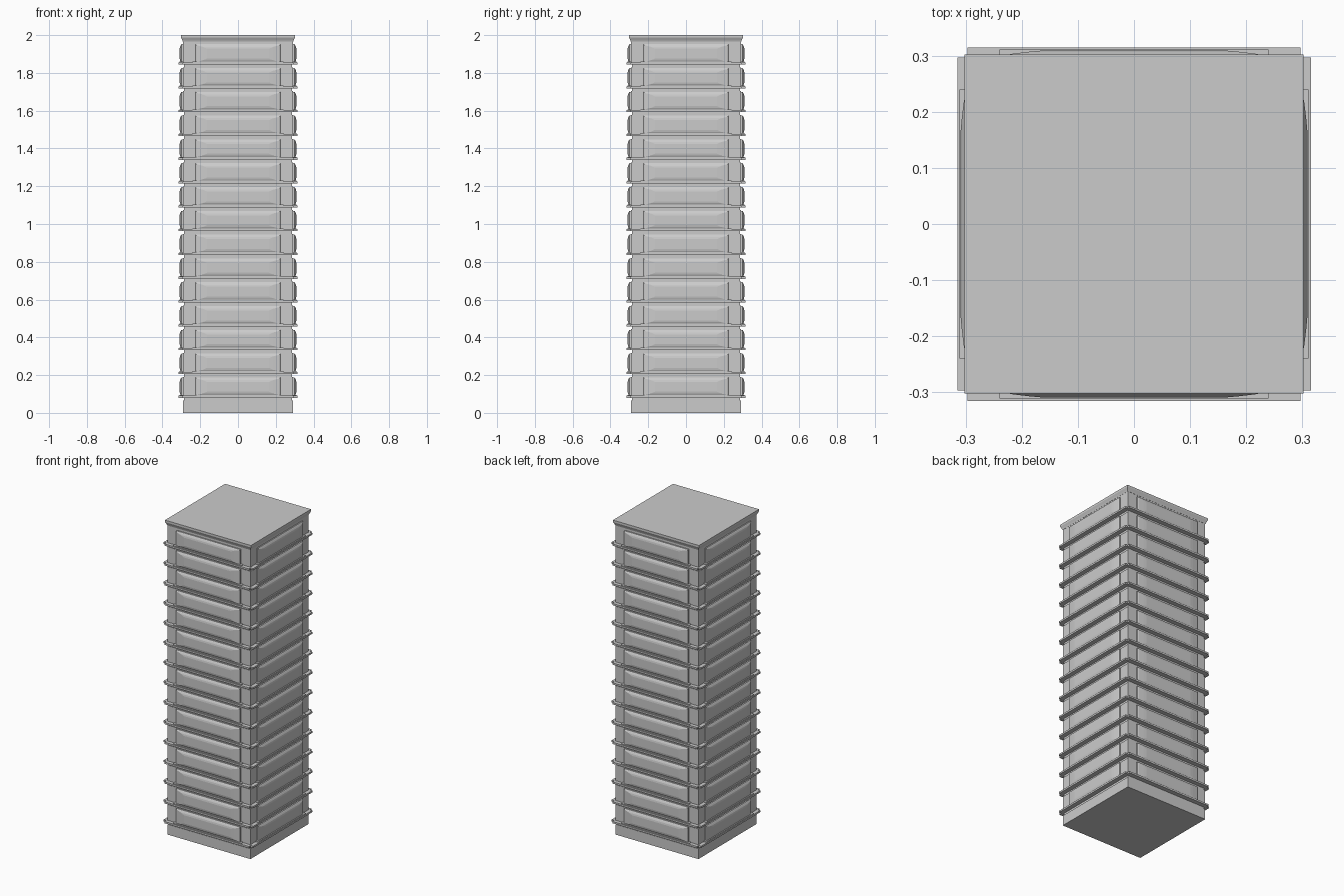
import bpy
import bmesh
from math import pi
from mathutils import Matrix, Vector

cube = bpy.data.objects.get("Cube")
if cube:
    bpy.data.objects.remove(cube, do_unlink=True)

FLOORS = 15
PITCH = 0.126
FIRST = 0.08      # underside of the lowest ledge
WALL = 0.291      # half width of the tower wall
NECK = 0.286      # half width of the recess below each ledge

concrete = bpy.data.materials.new("light grey concrete")
concrete.use_nodes = True
grey = (0.6, 0.6, 0.6, 1)
concrete.diffuse_color = grey
concrete.node_tree.nodes["Principled BSDF"].inputs["Base Color"].default_value = grey


def loft(bm, rings, matrix=Matrix()):
    """Join rectangles (half x, low y, high y, z) into a closed solid."""
    loops = []
    for hx, y0, y1, z in rings:
        corners = ((-hx, y0), (hx, y0), (hx, y1), (-hx, y1))
        loops.append([bm.verts.new(matrix @ Vector((x, y, z))) for x, y in corners])
    for low, high in zip(loops, loops[1:]):
        for i in range(4):
            j = (i + 1) % 4
            bm.faces.new((low[i], low[j], high[j], high[i]))
    bm.faces.new(loops[0][::-1])
    bm.faces.new(loops[-1])


def box(bm, hx, hy, z0, z1):
    loft(bm, [(hx, -hy, hy, z0), (hx, -hy, hy, z1)])


def finish(bm, name):
    bmesh.ops.recalc_face_normals(bm, faces=bm.faces)
    mesh = bpy.data.meshes.new(name)
    bm.to_mesh(mesh)
    bm.free()
    mesh.materials.append(concrete)
    obj = bpy.data.objects.new(name, mesh)
    bpy.context.collection.objects.link(obj)


floor_levels = [FIRST + i * PITCH for i in range(FLOORS)]

# Tower core: plinth, then a recessed neck and a wall for every storey
profile = [(WALL, 0), (WALL, FIRST - 0.015)]
for z in floor_levels:
    profile += [(NECK, z - 0.015), (NECK, z + 0.005), (WALL, z + 0.005)]
    top = z + PITCH - 0.015
    profile.append((WALL, min(top, 1.97)))
profile.append((WALL, 1.97))
core = bmesh.new()
loft(core, [(h, -h, h, z) for h, z in profile])
finish(core, "tower_core")

# Flared roof cornice
roof = bmesh.new()
loft(roof, [(h, -h, h, z) for h, z in
            ((0.292, 1.965), (0.296, 1.975), (0.302, 1.987), (0.302, 2.0))])
finish(roof, "roof_cornice")

# Ledges: two crossing slabs per storey leave notched corners
ledges = bmesh.new()
for z in floor_levels:
    box(ledges, 0.297, 0.315, z, z + 0.011)
    box(ledges, 0.315, 0.297, z, z + 0.011)
finish(ledges, "floor_ledges")

# Pillow-shaped bay panels and their sills on all four sides
panels = bmesh.new()
sills = bmesh.new()
for z in floor_levels:
    for side in range(4):
        turn = Matrix.Rotation(side * pi / 2, 4, "Z")
        # Local z of the loft points outward from the wall
        place = turn @ Matrix.Translation((0, 0, z)) @ Matrix.Rotation(pi / 2, 4, "X")
        loft(panels, [(0.225, 0.008, 0.108, 0.28),
                      (0.225, 0.008, 0.108, 0.299),
                      (0.22, 0.014, 0.102, 0.303),
                      (0.187, 0.022, 0.094, 0.307),
                      (0.165, 0.032, 0.084, 0.309)], place)
        loft(sills, [(0.24, 0.008, 0.015, 0.28),
                     (0.24, 0.008, 0.015, 0.311)], place)
finish(panels, "bay_panels")
finish(sills, "bay_sills")
